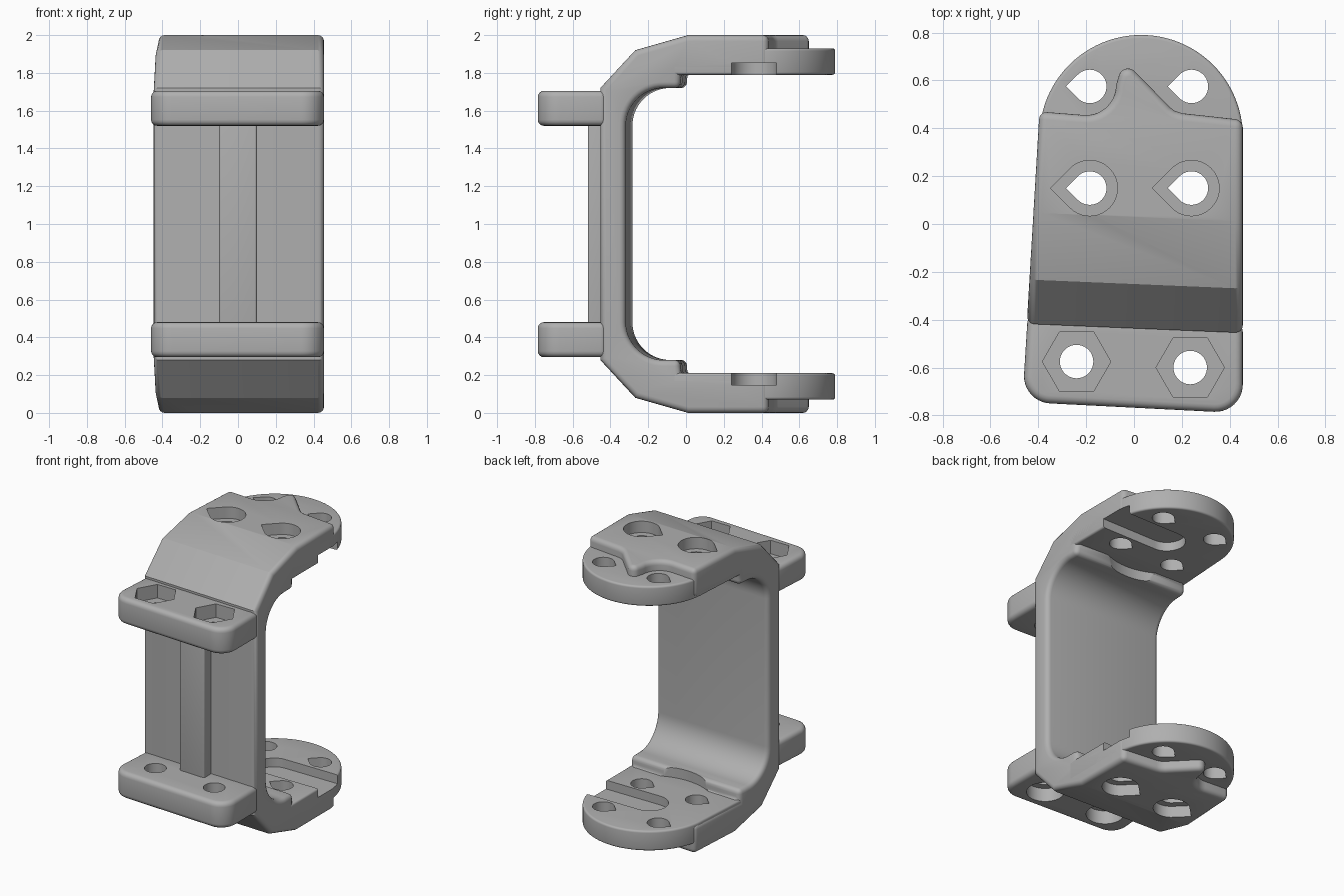
import bpy, bmesh
from math import sin, cos, radians, sqrt

cube = bpy.data.objects.get("Cube")
if cube:
    bpy.data.objects.remove(cube, do_unlink=True)

grey = bpy.data.materials.new("mid_grey")
grey.use_nodes = True
colour = (0.43, 0.43, 0.43, 1)
grey.diffuse_color = colour
grey.node_tree.nodes["Principled BSDF"].inputs["Base Color"].default_value = colour

SKEW = 0.042      # the strap runs slightly askew across its width
RIGHT = 0.455     # straight side of the bracket
HOLE_R = 0.07


def arc(cx, cy, r, a0, a1, n):
    step = (a1 - a0) / n
    return [(cx + r * cos(radians(a0 + i * step)),
             cy + r * sin(radians(a0 + i * step))) for i in range(n + 1)]


def circle(cx, cy, r, n=40):
    return arc(cx, cy, r, 0, 360 - 360 / n, n - 1)


def teardrop(cx, cy, r):
    return arc(cx, cy, r, -135, 135, 30) + [(cx - r * sqrt(2), cy)]


def add_prism(bm, base, offset):
    """Extrude a flat 3D outline along an offset."""
    face = bm.faces.new([bm.verts.new(p) for p in base])
    moved = bmesh.ops.extrude_face_region(bm, geom=[face])["geom"]
    bmesh.ops.translate(bm, vec=offset,
                        verts=[v for v in moved if isinstance(v, bmesh.types.BMVert)])


def make(name, prisms):
    bm = bmesh.new()
    for base, offset in prisms:
        add_prism(bm, base, offset)
    bmesh.ops.recalc_face_normals(bm, faces=bm.faces)
    mesh = bpy.data.meshes.new(name)
    bm.to_mesh(mesh)
    bm.free()
    mesh.materials.append(grey)
    ob = bpy.data.objects.new(name, mesh)
    bpy.context.collection.objects.link(ob)
    return ob


def upright(outline, z0, z1, upper=True):
    """Vertical prism; the lower copy is mirrored about mid height."""
    if not upper:
        z0, z1 = 2 - z1, 2 - z0
    return [(x, y, z0) for x, y in outline], (0, 0, z1 - z0)


def apply(ob, kind, **settings):
    mod = ob.modifiers.new(kind.title(), kind)
    for key, value in settings.items():
        setattr(mod, key, value)
    bpy.context.view_layer.objects.active = ob
    bpy.ops.object.modifier_apply(modifier=mod.name)


def boolean(ob, other, operation="DIFFERENCE"):
    apply(ob, "BOOLEAN", object=other, operation=operation, solver="EXACT")


def bevel(ob, width):
    apply(ob, "BEVEL", width=width, segments=4, limit_method="ANGLE",
          angle_limit=radians(50), use_clamp_overlap=False)


# C-shaped strap: side profile, upper half then mirrored
outer = [(-0.455, 1.72), (-0.27, 1.92), (0.01, 2.0), (0.9, 2.0)]
inner = [(0.9, 1.8), (-0.03, 1.8), (-0.03, 1.72)] + arc(-0.12, 1.52, 0.2, 90, 180, 14)
half = outer + inner
profile = half + [(y, 2 - z) for y, z in reversed(half)]
START = -0.7
strap = make("strap", [([(START, y - SKEW * (START - RIGHT), z) for y, z in profile],
                        (1.4, -SKEW * 1.4, 0))])

# Plan outline with the pointed tongue
tongue = (arc(-0.2, 0.58, 0.125, -95, 0, 10) + arc(-0.025, 0.61, 0.04, 175, 45, 8)
          + [(0.15, 0.488), (0.17, 0.473), (0.2, 0.463)])
plan = [(-0.465, -0.7), (-0.395, 0.47)] + tongue + [(RIGHT, 0.435), (RIGHT, -0.7)]
plan_cutter = make("plan_cutter", [upright(plan, -0.2, 2.2)])
boolean(strap, plan_cutter, "INTERSECT")
bevel(strap, 0.032)

# Rib on the front of the strap
rib = make("rib", [([(x, y - SKEW * (x - 0.1), 0.4)
                     for x, y in ((-0.1, -0.52), (0.1, -0.52), (0.1, -0.4), (-0.1, -0.4))],
                    (0, 0, 1.2))])
bevel(rib, 0.012)

# Round mounting plates and front flanges, top and bottom
plate_outline = ([(-0.425, -0.1), (RIGHT, -0.1)]
                 + arc(0.03, 0.365, 0.425, 0, 180, 48))
flange_outline = (arc(-0.345, -0.635, 0.115, 180, 267, 10)
                  + arc(0.34, -0.67, 0.115, 267, 360, 10)
                  + [(RIGHT, -0.42), (-0.444, -0.38)])
parts = [strap, rib]
for side, upper in (("upper", True), ("lower", False)):
    plate = make(side + "_plate", [upright(plate_outline, 1.79, 1.93, upper)])
    bevel(plate, 0.014)
    flange = make(side + "_flange", [upright(flange_outline, 1.52, 1.705, upper)])
    bevel(flange, 0.032)
    parts += [plate, flange]

# Cutters: through holes, recesses and the rounded clearance in the inner lips
XS = (-0.185, 0.24)
FLANGE_HOLES = ((-0.24, -0.575), (0.235, -0.6))
through = [upright(teardrop(x, y, HOLE_R), -0.2, 2.2) for x in XS for y in (0.15, 0.575)]
through += [upright(circle(x, y, HOLE_R), -0.2, 2.2) for x, y in FLANGE_HOLES]

slot = [(0.6, 0.24), (0.6, 0.48)] + arc(0.03, 0.36, 0.12, 90, 270, 20)
recesses, clearance = [], []
for upper in (True, False):
    recesses += [upright(teardrop(x, 0.15, 0.116), 1.92, 2.2, upper) for x in XS]
    recesses.append(upright(slot, 1.7, 1.852, upper))
    clearance.append(upright(circle(0.03, 0.36, 0.41, 64), 1.6, 1.795, upper))
for x, y in FLANGE_HOLES:
    recesses.append(upright(circle(x, y, 0.143, 6), 1.61, 2.2))
    recesses.append(upright(circle(x, y, 0.12), 1.61, 2.2, False))

hole_cutter = make("hole_cutter", through)
recess_cutter = make("recess_cutter", recesses)
lip_cutter = make("lip_cutter", clearance)
boolean(strap, lip_cutter)
for part in parts:
    if part is not rib:
        boolean(part, recess_cutter)
        boolean(part, hole_cutter)

for cutter in (plan_cutter, hole_cutter, recess_cutter, lip_cutter):
    bpy.data.objects.remove(cutter, do_unlink=True)

# Smooth shading with crisp edges
bpy.ops.object.select_all(action="DESELECT")
for part in parts:
    part.select_set(True)
bpy.context.view_layer.objects.active = strap
bpy.ops.object.shade_smooth_by_angle(angle=radians(30))
